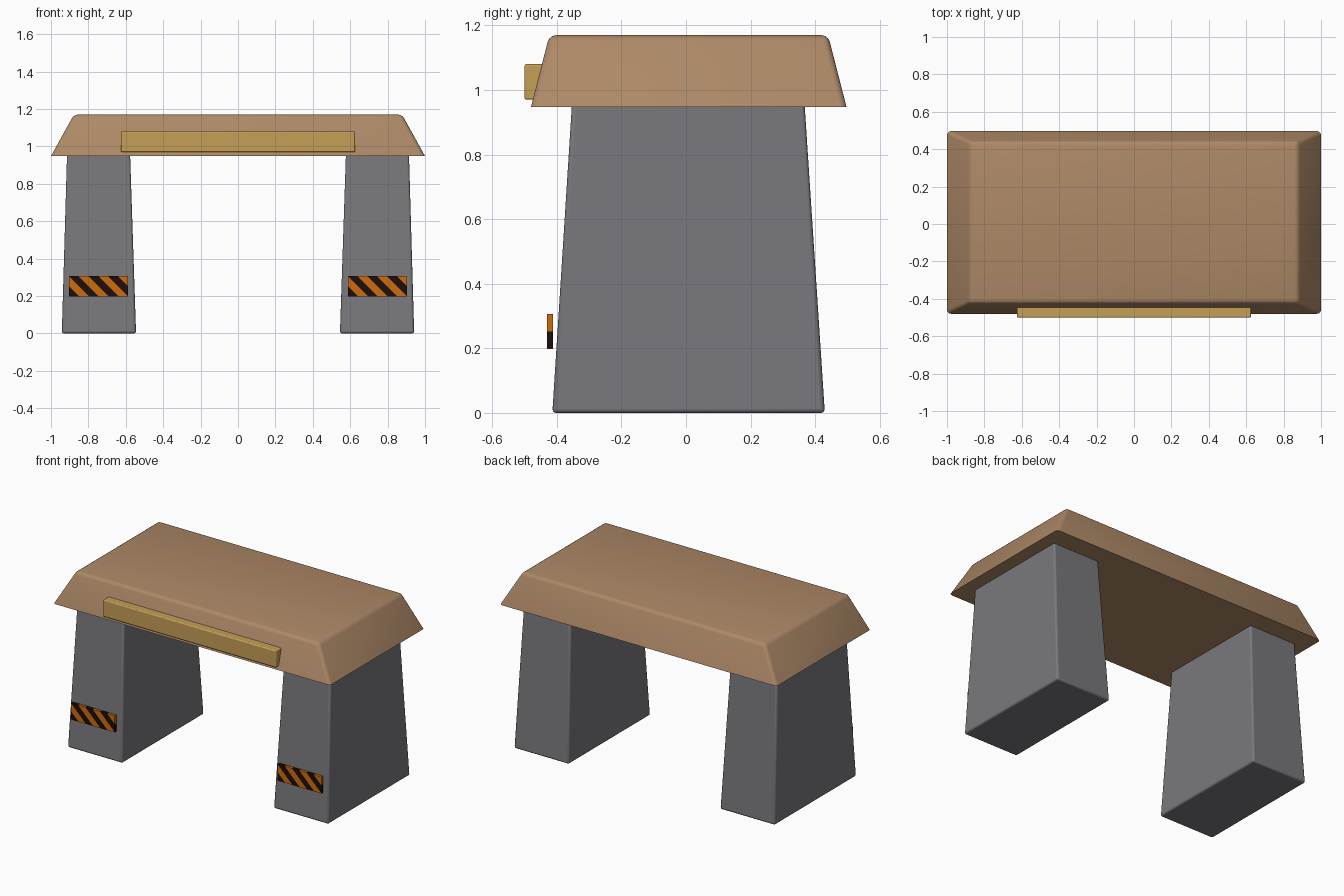
import bpy, bmesh, math
from mathutils import Vector

default = bpy.data.objects.get("Cube")
if default:
    bpy.data.objects.remove(default, do_unlink=True)


def material(name, color):
    m = bpy.data.materials.new(name)
    m.use_nodes = True
    m.diffuse_color = (*color, 1)
    bsdf = m.node_tree.nodes["Principled BSDF"]
    bsdf.inputs["Base Color"].default_value = (*color, 1)
    bsdf.inputs["Roughness"].default_value = 0.8
    return m


TAN = material("tan_roof", (0.42, 0.25, 0.135))
GREY = material("concrete_grey", (0.19, 0.19, 0.205))
GOLD = material("sign_gold", (0.56, 0.35, 0.095))
ORANGE = material("warning_orange", (0.62, 0.15, 0.004))
BLACK = material("warning_black", (0.012, 0.004, 0.004))


def tapered_box(bottom, top, z0, z1):
    """Box whose bottom and top rectangles are (x0, x1, y0, y1)."""
    bm = bmesh.new()
    rings = []
    for (x0, x1, y0, y1), z in ((bottom, z0), (top, z1)):
        rings.append([bm.verts.new((x, y, z)) for x, y in
                      ((x0, y0), (x1, y0), (x1, y1), (x0, y1))])
    low, high = rings
    bm.faces.new(low[::-1])
    bm.faces.new(high)
    for i in range(4):
        j = (i + 1) % 4
        bm.faces.new((low[i], low[j], high[j], high[i]))
    return bm


def make_object(name, bm, mats, bevel=0):
    mesh = bpy.data.meshes.new(name)
    bm.to_mesh(mesh)
    bm.free()
    for m in mats:
        mesh.materials.append(m)
    ob = bpy.data.objects.new(name, mesh)
    bpy.context.collection.objects.link(ob)
    if bevel:
        mod = ob.modifiers.new("soft_edges", 'BEVEL')
        mod.width = bevel
        mod.segments = 3
        mod.limit_method = 'NONE'
        bpy.ops.object.select_all(action='DESELECT')
        ob.select_set(True)
        bpy.context.view_layer.objects.active = ob
        bpy.ops.object.shade_smooth_by_angle(angle=math.radians(40))
    return ob


# Roof slab with sloping sides, only the upper edges softened
roof = tapered_box((-1, 1, -0.48, 0.497), (-0.877, 0.877, -0.423, 0.44), 0.948, 1.17)
upper = [e for e in roof.edges if max(v.co.z for v in e.verts) > 1]
bmesh.ops.bevel(roof, geom=upper, offset=0.02, segments=3, profile=0.5, affect='EDGES')
roof_ob = make_object("roof", roof, [TAN], 0)
bpy.ops.object.select_all(action='DESELECT')
roof_ob.select_set(True)
bpy.context.view_layer.objects.active = roof_ob
bpy.ops.object.shade_smooth_by_angle(angle=math.radians(40))

# Sign board on the front slope
sign = (-0.625, 0.625, -0.5, -0.44)
make_object("sign_board", tapered_box(sign, sign, 0.97, 1.08), [GOLD], 0.006)

# Tapered pillars and their striped warning plates
for side, s in (("right", -1), ("left", 1)):
    foot = (*sorted((s * 0.545, s * 0.942)), -0.414, 0.43)
    head = (*sorted((s * 0.577, s * 0.914)), -0.353, 0.367)
    make_object(side + "_pillar", tapered_box(foot, head, 0, 0.96), [GREY], 0.012)

    x0, x1 = sorted((s * 0.588, s * 0.903))
    rect = (x0, x1, -0.431, -0.412)
    plate = tapered_box(rect, rect, 0.198, 0.306)
    # Diagonal cuts measured back from the plate's right-hand edge
    width = 0.0525
    start = x1 + 0.252
    for k in range(9):
        bmesh.ops.bisect_plane(
            plate, geom=plate.verts[:] + plate.edges[:] + plate.faces[:],
            plane_co=Vector((start - k * width, 0, 0)), plane_no=Vector((1, 0, 1)))
    for f in plate.faces:
        c = f.calc_center_median()
        band = math.floor((start - c.x - c.z) / width)
        f.material_index = 1 if band % 2 == 0 else 0
    make_object(side + "_warning_plate", plate, [ORANGE, BLACK])
